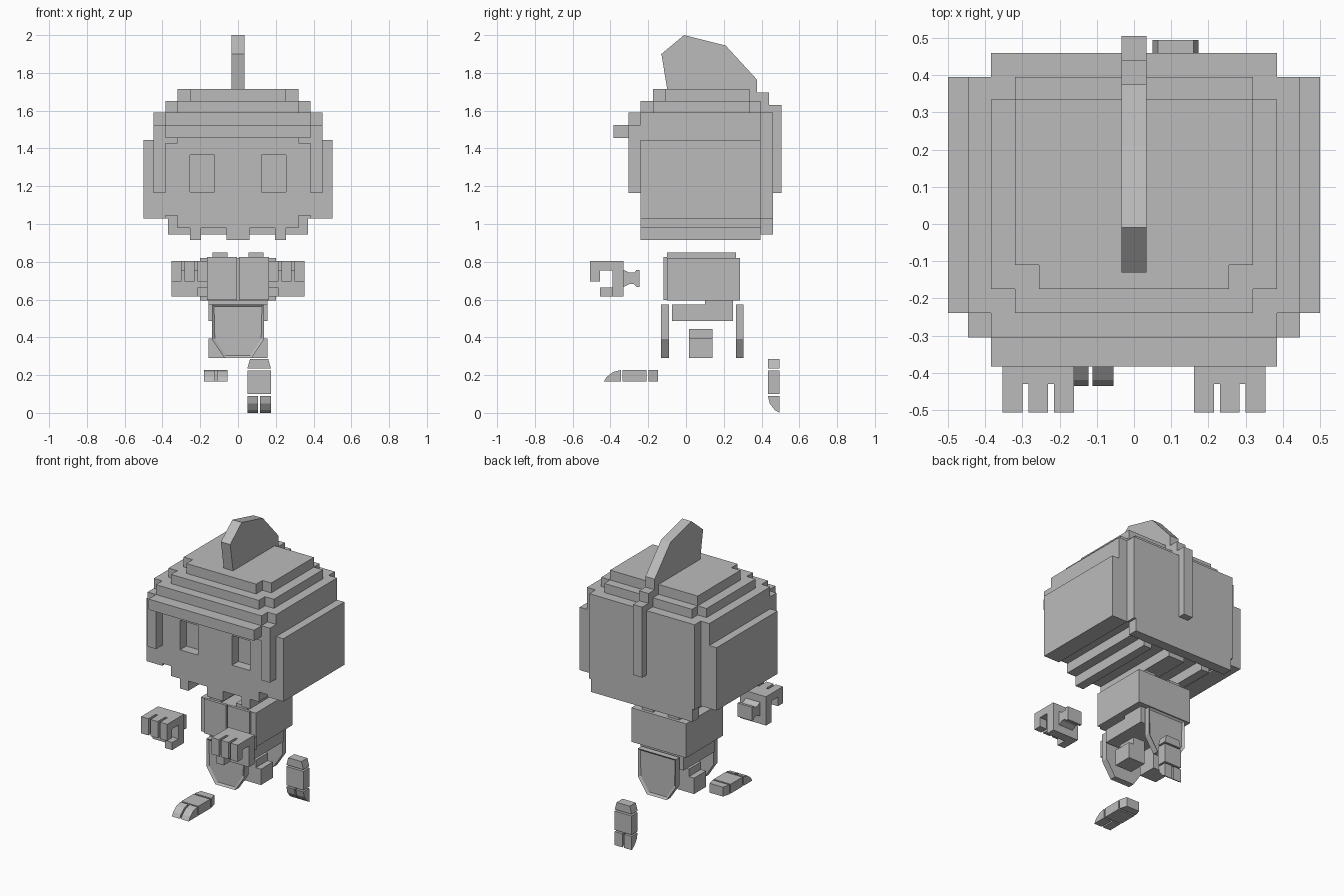
import bpy, bmesh, math
from mathutils import Vector

if "Cube" in bpy.data.objects:
    bpy.data.objects.remove(bpy.data.objects["Cube"])

grey = bpy.data.materials.new("plain_grey")
grey.diffuse_color = (0.5, 0.5, 0.5, 1)
grey.use_nodes = True
grey.node_tree.nodes["Principled BSDF"].inputs["Base Color"].default_value = grey.diffuse_color


def finish(name, bm):
    bmesh.ops.recalc_face_normals(bm, faces=bm.faces)
    me = bpy.data.meshes.new(name)
    bm.to_mesh(me)
    bm.free()
    me.materials.append(grey)
    ob = bpy.data.objects.new(name, me)
    bpy.context.collection.objects.link(ob)
    return ob


def add_prism(bm, pts, axis, lo, hi):
    """Extrude a closed profile along x, y or z; pts are the other two axes in order."""
    def place(p, d):
        c = list(p)
        c.insert("xyz".index(axis), d)
        return bm.verts.new(c)
    f = bm.faces.new([place(p, lo) for p in pts])
    r = bmesh.ops.extrude_face_region(bm, geom=[f])
    step = Vector([hi - lo if a == axis else 0 for a in "xyz"])
    bmesh.ops.translate(bm, verts=[v for v in r["geom"] if isinstance(v, bmesh.types.BMVert)], vec=step)


def prism(name, pts, axis, lo, hi):
    bm = bmesh.new()
    add_prism(bm, pts, axis, lo, hi)
    return finish(name, bm)


def boxes(name, *specs):
    """Boxes given as x0, x1, y0, y1, z0, z1."""
    bm = bmesh.new()
    for x0, x1, y0, y1, z0, z1 in specs:
        add_prism(bm, [(x0, y0), (x1, y0), (x1, y1), (x0, y1)], "z", z0, z1)
    return finish(name, bm)


def both(*specs):
    """Add the mirror image of every box across x."""
    return list(specs) + [(-b, -a, *r) for a, b, *r in specs]


def sym(half):
    return half + [(-a, b) for a, b in reversed(half)]


# Stepped helmet crown
boxes("crown_top", (-.32, .32, -.11, .335, 1.65, 1.715), (-.255, .255, -.175, .335, 1.65, 1.715))
boxes("crown_middle", (-.385, .385, -.175, .335, 1.59, 1.65), (-.32, .32, -.24, .395, 1.59, 1.65))
boxes("crown_lower", (-.447, .447, -.24, .395, 1.525, 1.59), (-.385, .385, -.305, .46, 1.525, 1.59))
boxes("helmet_band", (-.447, .447, -.305, .395, 1.455, 1.525))
boxes("helmet_brim", (-.385, .385, -.383, -.305, 1.455, 1.525))
boxes("brim_corner", *both((.32, .385, -.305, -.24, 1.425, 1.455)))

# Helmet sides, cheek guards, ear plates and back
boxes("helmet_side", *both((.385, .447, -.24, .395, 1.03, 1.455)))
boxes("cheek_guard", *both((.385, .447, -.305, -.24, 1.165, 1.455)))
boxes("ear_plate", *both((.447, .5, -.24, .395, 1.03, 1.445)))
boxes("helmet_back", (-.385, .385, .395, .46, 1.03, 1.525), (-.37, .37, .395, .46, .945, 1.03))

# Head core with ridged underside
jaw = [(.06, .915), (.06, .98), (.195, .98), (.195, .915), (.255, .915), (.255, .98),
       (.32, .98), (.32, 1.045), (.385, 1.045), (.385, 1.17)]
prism("lower_head", sym(jaw), "y", -.24, .395)
boxes("upper_head", (-.385, .385, -.175, .395, 1.17, 1.455))
# Face slab leaves two sunken eye sockets
boxes("face", (-.385, .385, -.24, -.175, 1.365, 1.455), (-.125, .125, -.24, -.175, 1.17, 1.365),
      *both((.255, .385, -.24, -.175, 1.17, 1.365)))

# Crest running over the top and down the back
prism("crest", [(-.10, 1.715), (-.13, 1.90), (-.01, 2.0), (.21, 1.945), (.375, 1.765),
                (.375, 1.695), (.44, 1.695), (.44, 1.63), (.505, 1.63), (.505, 1.165),
                (.46, 1.165), (.46, 1.59), (.395, 1.59), (.395, 1.65), (.335, 1.65), (.335, 1.715)],
      "x", -.034, .034)

# Torso with two chest panels and shoulder straps
boxes("torso", (-.2, .2, -.10, .285, .595, .82))
boxes("chest_panel", *both((.006, .165, -.118, -.10, .597, .825)))
boxes("shoulder_strap", *both((.055, .135, -.10, .265, .82, .848)))
boxes("hips", (-.157, .157, -.075, .25, .487, .575), (-.157, .157, .10, .25, .575, .595))
boxes("leg", *both((.035, .157, .015, .14, .29, .395), (.035, .12, .015, .14, .395, .445)))

# Framed shield flaps at front and back
flap = [(-.138, .575), (.138, .575), (.138, .39), (.072, .29), (-.072, .29), (-.138, .39)]
for name, y0, y1, side in (("front_flap", -.132, -.09, -1), ("back_flap", .265, .305, 1)):
    bm = bmesh.new()
    add_prism(bm, flap, "y", y0, y1)
    bmesh.ops.recalc_face_normals(bm, faces=bm.faces)
    outer = [f for f in bm.faces if f.normal.y * side > .9]
    bmesh.ops.inset_region(bm, faces=outer, thickness=.016)
    bmesh.ops.translate(bm, verts=outer[0].verts, vec=(0, -side * .01, 0))
    finish(name, bm)

# Floating hands: palm, three curled fingers, thumb and wrist
finger = [(-.507, .805), (-.43, .805), (-.43, .755), (-.455, .755), (-.455, .695), (-.507, .695)]
wrist = [(-.33, .757), (-.30, .742), (-.275, .742), (-.262, .757), (-.245, .757),
         (-.245, .667), (-.262, .667), (-.275, .682), (-.30, .682), (-.33, .667)]
for name, s in (("right", -1), ("left", 1)):
    def span(a, b):
        return sorted((s * a, s * b))
    boxes(name + "_palm", (*span(.162, .353), -.39, -.33, .615, .805),
          (*span(.162, .353), -.43, -.39, .755, .805))
    bm = bmesh.new()
    for a in (.162, .231, .3):
        add_prism(bm, finger, "x", *span(a, a + .053))
    finish(name + "_fingers", bm)
    boxes(name + "_thumb", (*span(.162, .215), -.455, -.39, .615, .665))
    prism(name + "_wrist", wrist, "x", *span(.205, .31))

# Feet: split toes, middle block and tapered heel, built toe first along y
toe = [(0, 0), (.09, 0), (.09, .062), (.05, .052), (.015, .025)]


def foot(name, x, turn):
    bm = bmesh.new()
    add_prism(bm, toe, "x", -.062, -.005)
    add_prism(bm, toe, "x", .005, .062)
    add_prism(bm, [(-.062, .10), (.062, .10), (.062, .225), (-.062, .225)], "z", 0, .062)
    add_prism(bm, [(-.062, .236), (.062, .236), (.048, .286), (-.048, .286)], "z", 0, .062)
    for v in bm.verts:
        l, t = v.co.y, v.co.z
        v.co = (v.co.x + x, .495 - t, l) if turn else (v.co.x + x, -.435 + l, .165 + t)
    finish(name, bm)


foot("right_foot", -.117, False)
foot("left_foot", .112, True)
